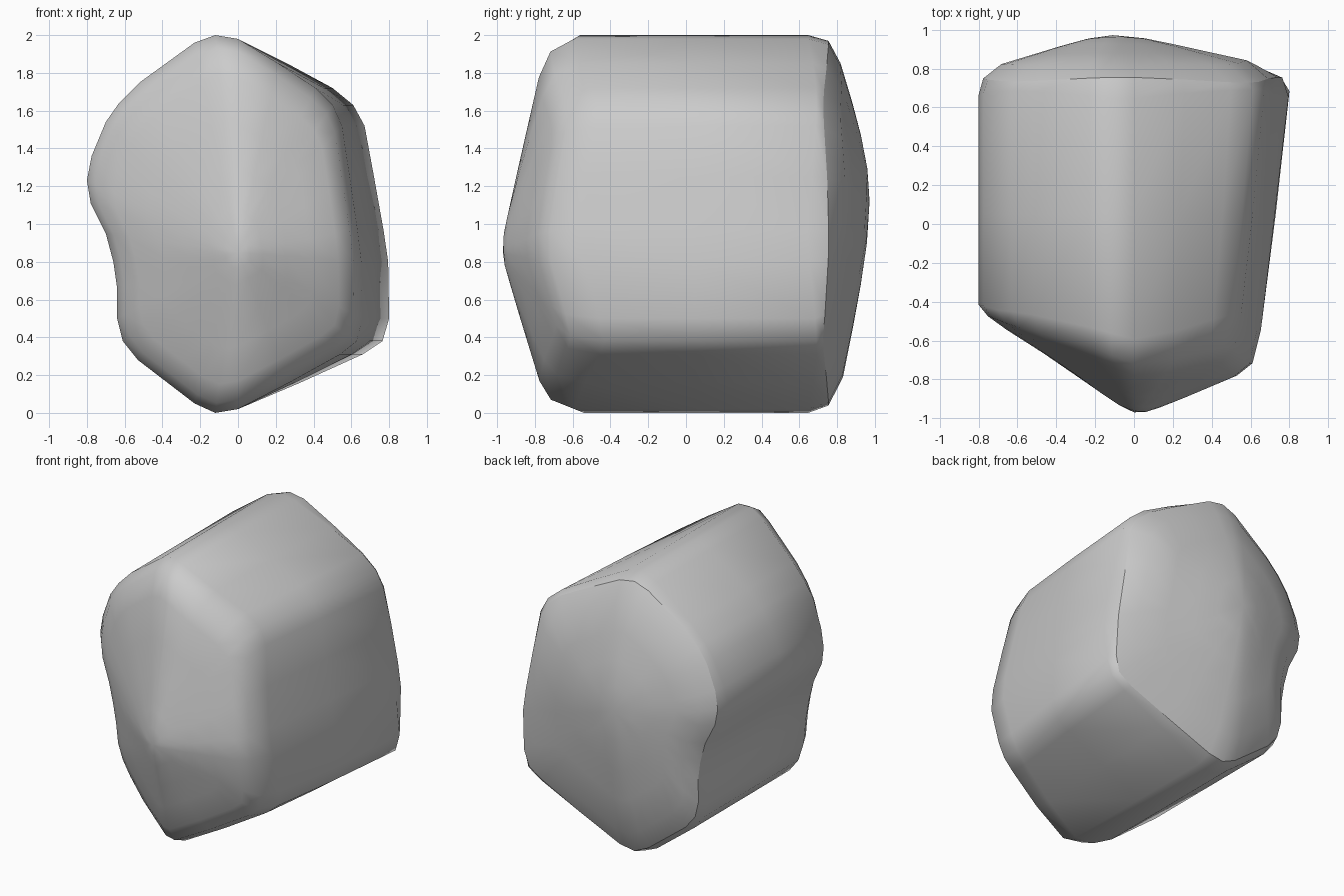
import bpy, bmesh, math

if "Cube" in bpy.data.objects:
    bpy.data.objects.remove(bpy.data.objects["Cube"])

# Outline of the boulder seen from the front (x, z), at its wide back end
OUTLINE = [(-.12, 2.0), (0, 1.98), (.26, 1.85), (.5, 1.72), (.61, 1.63), (.67, 1.52),
           (.72, 1.25), (.77, .97), (.795, .8), (.8, .5), (.765, .38), (.66, .31),
           (.33, .16), (0, .02), (-.12, 0), (-.23, .05), (-.38, .165), (-.53, .28),
           (-.61, .38), (-.64, .5), (-.64, .66), (-.66, .8), (-.7, .95), (-.78, 1.11),
           (-.8, 1.23), (-.775, 1.36), (-.7, 1.54), (-.63, 1.64), (-.52, 1.75), (-.23, 1.96)]
FC, BC = (0, .85), (-.11, 1.12)      # centres of the front and back caps


def fold(d, neg, pos, soft):
    """Rounded V: slope neg below zero, pos above."""
    return (neg if d < 0 else pos) * (math.sqrt(d * d + soft * soft) - soft)


def front_face(x, z):
    y = -.972 + fold(x - .02, .66, .41, .06) + fold(z - .87, .31, .23, .08)
    if x < 0:   # shoulder bulge above, hollow below on the left
        y += -x / .7 * (.05 * math.exp(-((z - .8) / .2) ** 2)
                        - .1 * min(1, max(0, (z - .95) / .6)))
    return y


def back_face(x, z):
    w = corner(x, z)
    return .972 - (fold(x + .1, .35, .25, .15) + fold(z - 1.13, .23, .37, .4)) * (1 - .2 * w)


def corner(x, z):
    """0 on the axes, 1 at the diagonal corners of the outline."""
    return min(1, 1.9 * abs((x + .06) / .8 * (z - .95) / 1.05))


def taper(x, y):
    """The right side narrows toward the front."""
    return x * (1 - .15 * max(0, .64 - y)) if x > 0 else x


bm = bmesh.new()


def ring(s, centre, y_taper, y_of):
    out = []
    for x, z in OUTLINE:
        px = centre[0] + (taper(x, y_taper) - centre[0]) * s
        pz = centre[1] + (z - centre[1]) * s
        out.append(bm.verts.new((px, y_of(px, pz), pz)))
    return out


def front_rim(x, z):
    return front_face(x, z) + .14 + (.04 * x / .6 if x > 0 else .1 * x / .8)


def back_rim(x, z):
    return .64 + .05 * corner(x, z)


def back_edge(x, z):
    return .755 - .03 * corner(x, z) ** 2


# Front cap, body, back cap
rings = [ring(s, FC, -.6, front_face) for s in (.1, .2, .4, .6, .82)]
rings += [ring(.94, FC, -.58, lambda x, z: front_face(x, z) + (.03 if x > -.3 else .01)),
          ring(1, FC, -.55, front_rim),
          ring(1, BC, .05, lambda x, z: .05),
          ring(1, BC, .64, back_rim)]
edge_ring = ring(.965, BC, .64, back_edge)
rings += [edge_ring]
rings += [ring(s, BC, .64, back_face) for s in (.83, .6, .4, .2)]

# Skin between rings, then close both ends
n = len(OUTLINE)
for a, b in zip(rings, rings[1:]):
    for i in range(n):
        j = (i + 1) % n
        bm.faces.new((a[i], a[j], b[j], b[i]))
for loop, (cx, cz), face in ((rings[0], FC, front_face), (rings[-1], BC, back_face)):
    v = bm.verts.new((cx, face(cx, cz), cz))
    for i in range(n):
        bm.faces.new((loop[i], loop[(i + 1) % n], v))
bmesh.ops.recalc_face_normals(bm, faces=bm.faces)

# Crisp edge around the back face
for i in range(n):
    bm.edges.get((edge_ring[i], edge_ring[(i + 1) % n])).smooth = False

mesh = bpy.data.meshes.new("boulder")
bm.to_mesh(mesh)
bm.free()
rock = bpy.data.objects.new("boulder", mesh)
bpy.context.collection.objects.link(rock)
bpy.context.view_layer.objects.active = rock
rock.select_set(True)
bpy.ops.object.shade_smooth_by_angle(angle=1.0, keep_sharp_edges=True)
